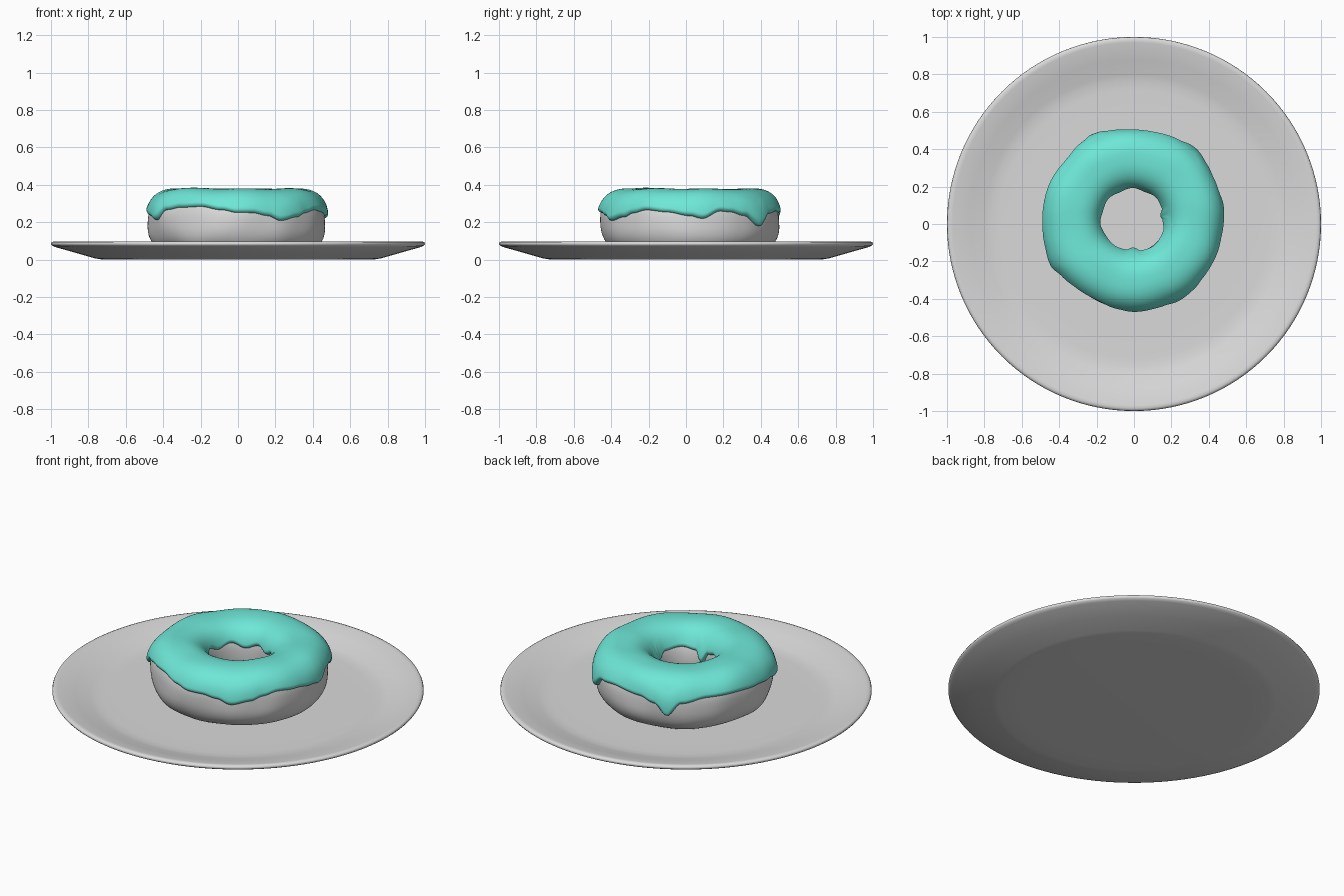
import bpy, bmesh, math
from mathutils import Vector, noise

if "Cube" in bpy.data.objects:
    bpy.data.objects.remove(bpy.data.objects["Cube"])

def material(name, rgb):
    m = bpy.data.materials.new(name)
    m.diffuse_color = (*rgb, 1)
    m.use_nodes = True
    m.node_tree.nodes["Principled BSDF"].inputs["Base Color"].default_value = m.diffuse_color
    return m

GREY = material("pale_grey", (0.7, 0.7, 0.7))
TEAL = material("teal_icing", (0.16, 0.82, 0.70))

def make_object(name, bm, mat):
    bmesh.ops.recalc_face_normals(bm, faces=bm.faces)
    me = bpy.data.meshes.new(name)
    bm.to_mesh(me)
    bm.free()
    me.materials.append(mat)
    for p in me.polygons:
        p.use_smooth = True
    ob = bpy.data.objects.new(name, me)
    bpy.context.collection.objects.link(ob)
    return ob

def ring_grid(rows, closed):
    """Skin a closed ring of point rows with quads."""
    bm = bmesh.new()
    vs = [[bm.verts.new(p) for p in row] for row in rows]
    n, m = len(vs), len(vs[0])
    for i in range(n):
        a, b = vs[i], vs[(i + 1) % n]
        for j in range(m if closed else m - 1):
            k = (j + 1) % m
            bm.faces.new((a[j], b[j], b[k], a[k]))
    return bm

# Plate: spun profile
profile = [(0, 0), (0.6, 0), (0.73, 0.001), (0.765, 0.007), (0.87, 0.037), (0.98, 0.068),
           (0.995, 0.076), (1.0, 0.084), (0.996, 0.093), (0.985, 0.097), (0.97, 0.096),
           (0.88, 0.073), (0.80, 0.051), (0.765, 0.044), (0.72, 0.042), (0.6, 0.042), (0, 0.042)]
bm = bmesh.new()
pv = [bm.verts.new((r, 0, z)) for r, z in profile]
pe = [bm.edges.new(e) for e in zip(pv, pv[1:])]
bmesh.ops.spin(bm, geom=pv + pe, cent=(0, 0, 0), axis=(0, 0, 1),
               angle=math.tau, steps=128)
bmesh.ops.remove_doubles(bm, verts=bm.verts, dist=1e-5)
make_object("plate", bm, GREY)

# Shared doughnut surface: a lumpy ring with a rounded-square section
CX, CY, R, A, ZC, H, P = -0.004, 0.022, 0.327, 0.15, 0.2, 0.16, 2.5

def spow(v, e):
    return math.copysign(abs(v) ** e, v)

def surface(th, phi, off):
    c, s = spow(math.cos(phi), 2 / P), spow(math.sin(phi), 2 / P)
    r = R + (A + off) * c
    z = ZC + (H + off) * s
    p = Vector((r * math.cos(th), r * math.sin(th), z))
    n = 0.011 * noise.noise(p * 5 + Vector((3.1, 1.7, 0.4)))
    r += n * c
    z += n * 0.7 * s
    return (CX + r * math.cos(th), CY + r * math.sin(th), z)

N = 200
angles = [math.tau * i / N for i in range(N)]

# Dough
make_object("dough", ring_grid(
    [[surface(t, math.tau * j / 72, 0) for j in range(72)] for t in angles], True), GREY)

# Heights of the icing's lower edge by angle in degrees
OUTER = [(0, .235), (8, .22), (20, .26), (27, .255), (37, .235), (49, .18), (60, .245),
         (75, .26), (95, .25), (105, .225), (114, .165), (123, .235), (140, .26), (160, .26),
         (180, .25), (195, .235), (208, .212), (218, .265), (230, .28), (245, .285),
         (260, .265), (270, .25), (280, .25), (290, .235), (299, .208), (312, .228),
         (320, .25), (330, .265), (345, .255)]
INNER = [(0, .22), (8, .17), (22, .25), (45, .27), (70, .24), (90, .265), (115, .24),
         (140, .27), (165, .25), (185, .275), (210, .25), (235, .265), (256, .25),
         (270, .19), (284, .25), (310, .265), (340, .255)]

def edge_height(table, deg):
    pts = table + [(table[0][0] + 360, table[0][1])]
    for (a, za), (b, zb) in zip(pts, pts[1:]):
        if a <= deg <= b:
            k = (1 - math.cos(math.pi * (deg - a) / (b - a))) / 2
            return za + (zb - za) * k

def edge_phi(z):
    return math.asin(spow((z - ZC) / H, P / 2))

# Icing: offset skin with rounded, thicker edges at the drips
M = 56
rows = []
for t in angles:
    d = math.degrees(t)
    zo, zi = edge_height(OUTER, d), edge_height(INNER, d)
    po, pi_ = edge_phi(zo), math.pi - edge_phi(zi)
    row = []
    for j in range(M + 1):
        u = 0.5 - 0.5 * math.cos(math.pi * j / M)       # denser near the edges
        phi = po + (pi_ - po) * u
        near = min(u, 1 - u) * (pi_ - po)               # angle to nearest edge
        z = zo if u < 0.5 else zi
        drip = max(0, min(1, (0.25 - z) / 0.07)) * max(0, 1 - near / 0.7)
        k = min(1, near / 0.11)
        off = (0.018 + 0.012 * drip) * math.sqrt(1 - (1 - k) ** 2)
        row.append(surface(t, phi, off - (0.004 if j in (0, M) else 0)))
    rows.append(row)
make_object("icing", ring_grid(rows, False), TEAL)
